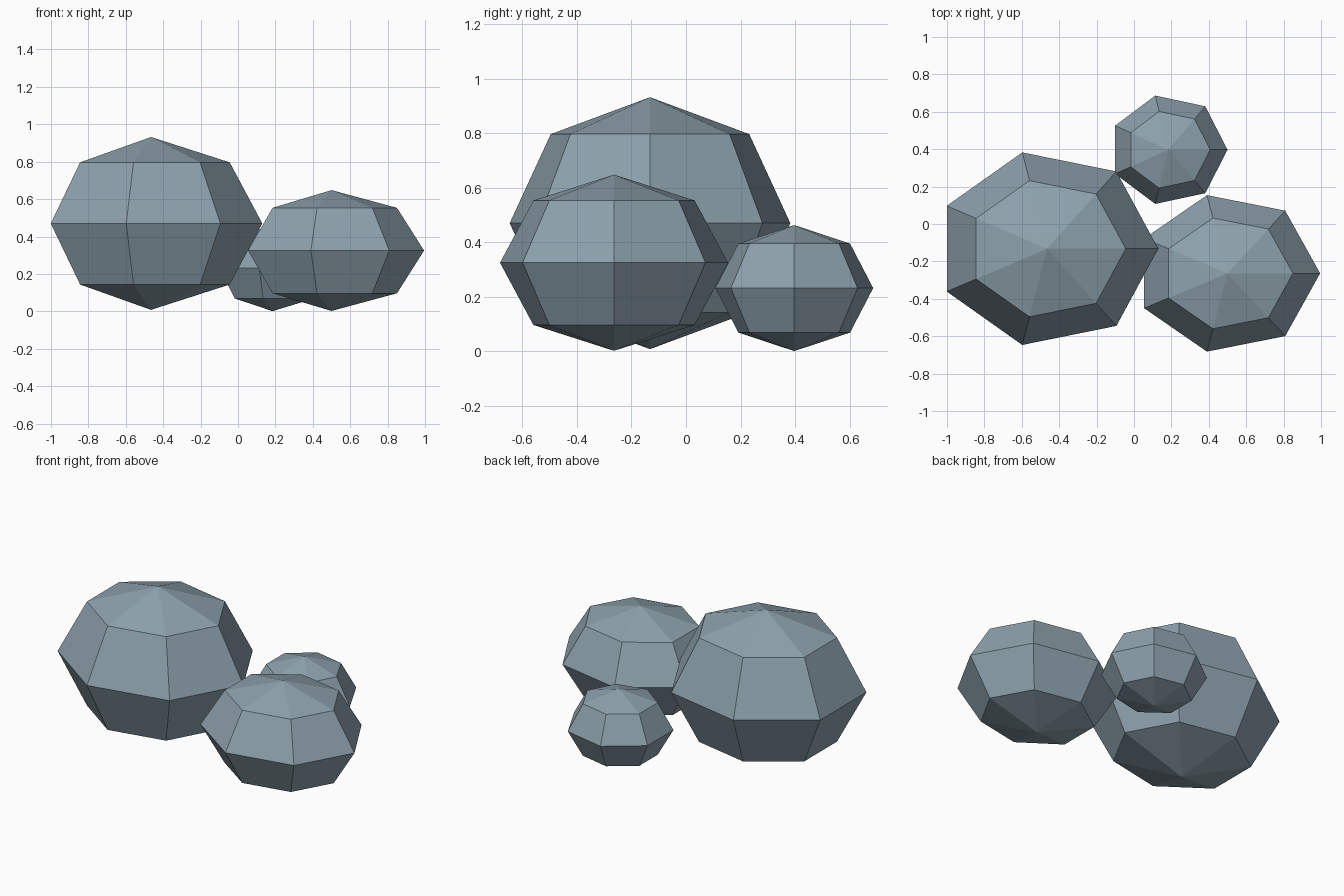
import bpy
import math

if "Cube" in bpy.data.objects:
    bpy.data.objects.remove(bpy.data.objects["Cube"])

# Blue-grey stone
stone_mat = bpy.data.materials.new("stone")
stone_mat.diffuse_color = (0.27, 0.36, 0.42, 1)
stone_mat.use_nodes = True
stone_mat.node_tree.nodes["Principled BSDF"].inputs["Base Color"].default_value = stone_mat.diffuse_color


def boulder(name, centre, radii):
    # Low-poly stone: seven-sided, four-ring sphere with a corner facing +x, squashed per axis
    bpy.ops.mesh.primitive_uv_sphere_add(segments=7, ring_count=4, radius=1, location=centre,
                                         rotation=(0, 0, -math.pi / 2))
    bpy.ops.object.transform_apply(location=False, rotation=True, scale=False)
    stone = bpy.context.object
    stone.name = name
    stone.scale = radii
    bpy.ops.object.transform_apply(location=False, rotation=False, scale=True)
    bpy.ops.object.shade_flat()
    stone.data.materials.append(stone_mat)
    return stone


# Cluster of three overlapping stones
boulder("large_boulder", (-0.465, -0.132, 0.470), (0.595, 0.528, 0.462))
boulder("medium_boulder", (0.500, -0.264, 0.325), (0.495, 0.429, 0.323))
boulder("small_boulder", (0.184, 0.397, 0.232), (0.316, 0.297, 0.231))
